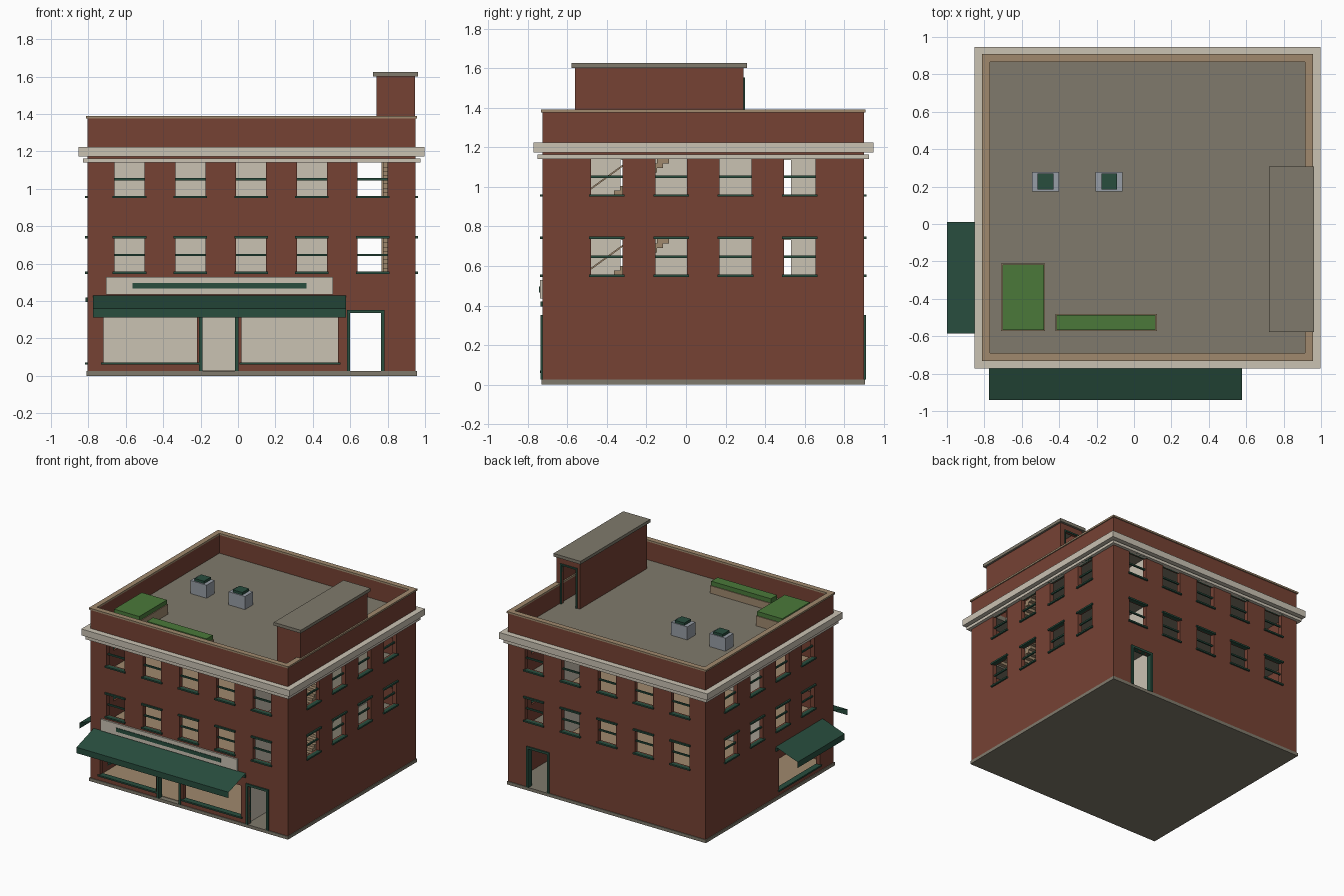
import bpy
import bmesh

cube = bpy.data.objects.get("Cube")
if cube:
    bpy.data.objects.remove(cube, do_unlink=True)


def material(name, r, g, b):
    m = bpy.data.materials.new(name)
    m.use_nodes = True
    m.diffuse_color = (r, g, b, 1)
    m.node_tree.nodes["Principled BSDF"].inputs["Base Color"].default_value = (r, g, b, 1)
    return m


BRICK = material("red_brick", 0.18, 0.054, 0.034)
CREAM = material("cream_plaster", 0.59, 0.54, 0.45)
GREEN = material("dark_green_paint", 0.021, 0.074, 0.048)
STONE = material("grey_stone", 0.215, 0.195, 0.15)
TAN = material("tan_wood", 0.35, 0.25, 0.155)
LEAF = material("leaf_green", 0.069, 0.19, 0.042)
METAL = material("pale_metal", 0.31, 0.34, 0.38)


def finish(name, bm, mat):
    bmesh.ops.recalc_face_normals(bm, faces=bm.faces)
    mesh = bpy.data.meshes.new(name)
    bm.to_mesh(mesh)
    bm.free()
    mesh.materials.append(mat)
    ob = bpy.data.objects.new(name, mesh)
    bpy.context.collection.objects.link(ob)
    return ob


def panel(name, mat, lo, hi, axis=2, holes=()):
    """Box from lo to hi, with rectangular holes (u0, u1, v0, v1) through one axis."""
    ua, va = [a for a in range(3) if a != axis]
    us = sorted({lo[ua], hi[ua], *[u for h in holes for u in h[:2]]})
    vs = sorted({lo[va], hi[va], *[v for h in holes for v in h[2:]]})

    def solid(i, j):
        if not (0 <= i < len(us) - 1 and 0 <= j < len(vs) - 1):
            return False
        u, v = (us[i] + us[i + 1]) / 2, (vs[j] + vs[j + 1]) / 2
        return not any(h[0] < u < h[1] and h[2] < v < h[3] for h in holes)

    bm = bmesh.new()
    verts = {}

    def vert(i, j, k):
        if (i, j, k) not in verts:
            p = [0, 0, 0]
            p[ua], p[va], p[axis] = us[i], vs[j], (lo, hi)[k][axis]
            verts[i, j, k] = bm.verts.new(p)
        return verts[i, j, k]

    for i in range(len(us) - 1):
        for j in range(len(vs) - 1):
            if not solid(i, j):
                continue
            ring = [(i, j), (i + 1, j), (i + 1, j + 1), (i, j + 1)]
            for k in (0, 1):
                bm.faces.new([vert(*c, k) for c in ring])
            beside = [(i, j - 1), (i + 1, j), (i, j + 1), (i - 1, j)]
            for n, cell in enumerate(beside):
                if not solid(*cell):
                    a, b = ring[n], ring[(n + 1) % 4]
                    bm.faces.new([vert(*a, 0), vert(*b, 0), vert(*b, 1), vert(*a, 1)])
    return finish(name, bm, mat)


# Outline of the building and its storeys
X0, X1, Y0, Y1 = -0.805, 0.95, -0.725, 0.90
T, STOREY, GROUND = 0.035, 0.405, 0.015
ROOF = GROUND + 3 * STOREY
SIDES = {"front": (1, Y0, -1), "back": (1, Y1, 1), "left": (0, X0, -1), "right": (0, X1, 1)}
COLUMNS = {1: [0.07 + 0.325 * i for i in range(-2, 3)],
           0: [0.0875 + 0.325 * (i - 1.5) for i in range(4)]}
HALL_DOOR = (0.60, 0.765, 0.025, 0.335)
SHOP_DOOR = (-0.19, -0.015, 0.025, 0.315)
SHOP_GLASS = {"front": [(-0.72, -0.22, 0.07, 0.32), (0.02, 0.535, 0.07, 0.32)],
              "left": [(-0.55, -0.03, 0.07, 0.32)]}


def on_wall(name, mat, side, u0, u1, z0, z1, out, inset=0.0):
    """Box against a wall, standing out from its face and reaching into it."""
    axis, face, sign = SIDES[side]
    d = sorted((face + sign * out, face - sign * inset))
    lo, hi = [u0, u0, z0], [u1, u1, z1]
    lo[axis], hi[axis] = d
    return panel(name, mat, lo, hi)


def door_frame(name, side, door, w=0.018):
    u0, u1, z0, z1 = door
    on_wall(name + "_head", GREEN, side, u0 - w, u1 + w, z1, z1 + w, 0.01, T)
    for tag, u in (("post_a", u0 - w), ("post_b", u1)):
        on_wall(name + "_" + tag, GREEN, side, u, u + w, z0, z1, 0.01, T)


# Outer walls with window trim
for side, (axis, face, sign) in SIDES.items():
    holes = [(c - 0.08, c + 0.08, z, z + 0.185) for c in COLUMNS[axis] for z in (0.555, 0.96)]
    for c in COLUMNS[axis]:
        for z in (0.555, 0.96):
            for part, dz, h, w in (("sill", -0.01, 0.012, 0.09), ("lintel", 0.18, 0.013, 0.09)):
                on_wall(f"{side}_window_{part}", GREEN, side, c - w, c + w, z + dz, z + dz + h, 0.013, 0.02)
            on_wall(f"{side}_window_rail", GREEN, side, c - 0.08, c + 0.08, z + 0.085, z + 0.097, -0.012, 0.024)
    for u0, u1, z0, z1 in SHOP_GLASS.get(side, []):
        holes.append((u0, u1, z0, z1))
        on_wall(f"{side}_shop_sill", GREEN, side, u0 - 0.012, u1 + 0.012, 0.06, 0.072, 0.012, T)
    if axis == 1:
        holes.append(HALL_DOOR)
        door_frame(f"{side}_hall_door", side, HALL_DOOR)
    if side == "front":
        holes.append(SHOP_DOOR)
        door_frame("shop_door", side, SHOP_DOOR)
    lo, hi = [X0, Y0 + T, 0.025], [X1, Y1 - T, 1.376]
    lo[axis], hi[axis] = sorted((face, face - sign * T))
    panel(f"{side}_wall", BRICK, lo, hi, axis, holes)


def band(name, mat, out, z0, z1, inset=0.01):
    hole = (X0 + inset, X1 - inset, Y0 + inset, Y1 - inset)
    panel(name, mat, (X0 - out, Y0 - out, z0), (X1 + out, Y1 + out, z1), 2, [hole])


# Base, cornice and parapet coping
panel("base", STONE, (X0 - 0.006, Y0 - 0.006, 0), (X1 + 0.006, Y1 + 0.006, 0.025))
band("lower_cornice", CREAM, 0.025, 1.14, 1.163)
band("upper_cornice", CREAM, 0.047, 1.174, 1.225)
band("parapet_coping", TAN, 0.008, 1.376, 1.39, T)

# Floors, inner walls and stairs
IX0, IX1, IY0, IY1 = X0 + T, X1 - T, Y0 + T, Y1 - T
STAIR_X, STAIR_Y, STEPS, RUN = 0.768, -0.55, 18, 0.031
WELL = (STAIR_X, IX1, STAIR_Y, STAIR_Y + STEPS * RUN)
PART = 0.565
for n in range(4):
    z = GROUND + n * STOREY
    if n:
        name = "roof_deck" if n == 3 else "floor_slab"
        panel(name, STONE, (IX0, IY0, z - 0.035), (IX1, IY1, z), 2, [WELL])
    if n == 3:
        break
    low, top = max(z, 0.025), z + STOREY - 0.035
    panel("wood_floor", TAN, (IX0, IY0, low), (PART, IY1, low + 0.004))
    doors = [(-0.33, -0.18, low, z + 0.31), (0.38, 0.53, low, z + 0.31)]
    panel("hall_partition", CREAM, (PART, IY0, low), (PART + 0.02, IY1, top), 0, doors)
    panel("cross_partition", CREAM, (IX0, 0.08, low), (PART, 0.10, top))
    rise = STOREY / STEPS
    for i in range(STEPS):
        y, t = STAIR_Y + i * RUN, z + (i + 1) * rise
        panel("stair_step", TAN, (STAIR_X, y, max(t - 0.045, 0.02)), (IX1, y + RUN, t))
    # Sloping handrail, sheared from a flat bar
    rail = panel("handrail", TAN, (STAIR_X, WELL[2], z + 0.11), (STAIR_X + 0.01, WELL[3], z + 0.12))
    for v in rail.data.vertices:
        v.co.z += (v.co.y - STAIR_Y) * rise / RUN

# Rooftop stair house
BX0, BX1, BY0, BY1, BT = 0.74, 0.946, -0.56, 0.29, 0.02
roof_door = (0.772, 0.90, ROOF, 1.54)
panel("stair_house_left", BRICK, (BX0, BY0, ROOF), (BX0 + BT, BY1, 1.60))
panel("stair_house_right", BRICK, (BX1 - BT, BY0, ROOF), (BX1, BY1, 1.60))
panel("stair_house_front", BRICK, (BX0 + BT, BY0, ROOF), (BX1 - BT, BY0 + 0.008, 1.60))
panel("stair_house_back", BRICK, (BX0 + BT, BY1 - BT, ROOF), (BX1 - BT, BY1, 1.60), 1, [roof_door])
panel("roof_door_frame", GREEN, (0.76, BY1 - BT, ROOF), (0.912, BY1 + 0.008, 1.552), 1, [roof_door])
panel("stair_house_roof", STONE, (0.722, -0.578, 1.60), (0.962, 0.308, 1.625))

# Planters and vents on the roof
for x0, x1, y0, y1, h in ((-0.71, -0.475, -0.572, -0.21, 0.08), (-0.42, 0.122, -0.572, -0.48, 0.06)):
    e = 0.006
    panel("planter", TAN, (x0, y0, ROOF), (x1, y1, ROOF + h))
    panel("planting", LEAF, (x0 + e, y0 + e, ROOF + h), (x1 - e, y1 - e, ROOF + h + 0.035))
for x in (-0.473, -0.133):
    panel("roof_vent", METAL, (x - 0.072, 0.175, ROOF), (x + 0.072, 0.277, ROOF + 0.105))
    panel("vent_cap", GREEN, (x - 0.042, 0.185, ROOF + 0.105), (x + 0.042, 0.27, ROOF + 0.125))


# Fabric awnings: a sloping sheet with a hanging valance
def awning(name, side, u0, u1, reach):
    axis, face, sign = SIDES[side]
    bm = bmesh.new()
    rows = []
    for out, z in ((0, 0.43), (reach, 0.36), (reach, 0.313)):
        d = face + sign * out
        rows.append([bm.verts.new((u, d, z) if axis else (d, u, z)) for u in (u0, u1)])
    for a, b in zip(rows, rows[1:]):
        bm.faces.new((a[0], b[0], b[1], a[1]) if axis else (a[1], b[1], b[0], a[0]))
    bmesh.ops.recalc_face_normals(bm, faces=bm.faces)
    ob = finish(name, bm, GREEN)
    if ob.data.polygons[0].normal.z < 0:
        ob.data.flip_normals()
    on_wall(name + "_bar", GREEN, side, u0, u1, 0.395, 0.42, 0.01)


awning("front_awning", "front", -0.775, 0.577, 0.217)
awning("left_awning", "left", -0.585, 0.012, 0.195)

# Shop sign board with a painted stripe
on_wall("sign_board", CREAM, "front", -0.705, 0.508, 0.435, 0.528, 0.014)
on_wall("sign_stripe", GREEN, "front", -0.565, 0.366, 0.466, 0.496, 0.018, -0.013)
